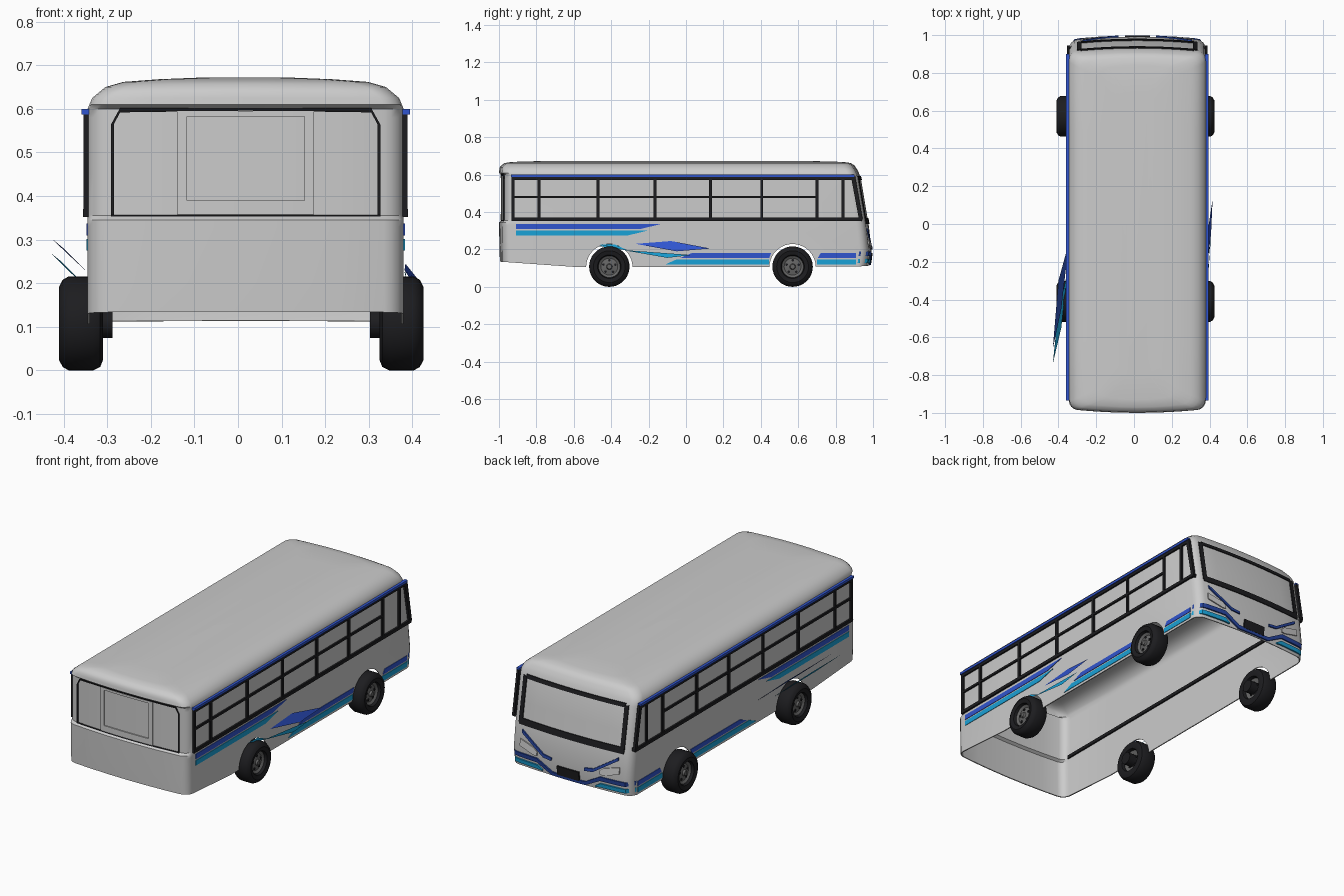
import bpy, bmesh, math
from mathutils import Vector

if "Cube" in bpy.data.objects:
    bpy.data.objects.remove(bpy.data.objects["Cube"])

CX, W = 0.0175, 0.3625          # body centre line and half width


def mat(name, r, g, b):
    m = bpy.data.materials.new(name)
    m.diffuse_color = (r, g, b, 1)
    m.use_nodes = True
    m.node_tree.nodes["Principled BSDF"].inputs["Base Color"].default_value = m.diffuse_color
    return m


BLACK = mat("black", .012, .012, .014)
BLUE = mat("blue", .03, .09, .62)
NAVY = mat("navy", .02, .06, .35)
CYAN = mat("cyan", .01, .36, .68)
HUB = mat("hub_grey", .13, .13, .13)


def make(name, verts, faces, m=None, angle=None):
    me = bpy.data.meshes.new(name)
    me.from_pydata(verts, [], faces)
    bm = bmesh.new()
    bm.from_mesh(me)
    bmesh.ops.recalc_face_normals(bm, faces=bm.faces)
    bm.to_mesh(me)
    bm.free()
    ob = bpy.data.objects.new(name, me)
    bpy.context.collection.objects.link(ob)
    if m:
        me.materials.append(m)
    if angle:
        smooth(ob, angle)
    return ob


def smooth(ob, angle):
    bpy.ops.object.select_all(action='DESELECT')
    ob.select_set(True)
    bpy.context.view_layer.objects.active = ob
    bpy.ops.object.shade_smooth_by_angle(angle=math.radians(angle))


def interp(tab, v):
    for (a, fa), (b, fb) in zip(tab, tab[1:]):
        if v <= b:
            return fa + (fb - fa) * max(0, (v - a) / (b - a))
    return tab[-1][1]


def end_drop(u, w, r):
    # how far the end wall falls back at u: slight bow plus rounded corner
    d = .02 * (u / w) ** 2
    e = abs(u) - (w - r)
    return d + (r - math.sqrt(max(0, r * r - e * e)) if e > 0 else 0)


FRONT = [(.1, .98), (.2, .992), (.33, .977), (.58, .935), (.62, .92), (.65, .9), (.662, .88), (.668, .84), (.672, .7)]
REAR = [(.1, -.995), (.345, -1), (.355, -.985), (.6, -.985), (.61, -1), (.645, -.995), (.662, -.97), (.668, -.93), (.672, -.8)]
BOTTOM = [(-1, .135), (-.6, .107), (.9, .107), (1, .115)]
WIDTH = [(.6, W), (.625, .352), (.65, .322), (.662, .28), (.668, .2), (.672, .1)]

# body shell: plan outlines lofted upward, open underneath
levels = [0, .2, .33, .345, .355, .45, .58, .6, .61, .625, .638, .65, .657, .662, .668, .672]
verts, faces = [], []
for z in levels:
    w, r = interp(WIDTH, z), .045
    half = [w - r + r * math.sin(math.radians(a)) for a in (90, 67, 45, 22, 0)] + [w * .6, w * .3]
    us = half + [0] + [-u for u in reversed(half)]
    ring = [(u, interp(FRONT, z) - end_drop(u, w, r)) for u in us]
    ring += [(-w, .5), (-w, -.6)]
    ring += [(u, interp(REAR, z) + end_drop(u, w, r)) for u in reversed(us)]
    ring += [(w, -.6), (w, .5)]
    verts += [(CX + u, y, z if z else interp(BOTTOM, y)) for u, y in ring]
n = len(ring)
for k in range(len(levels) - 1):
    for i in range(n):
        j = (i + 1) % n
        faces.append((k * n + i, k * n + j, k * n + n + j, k * n + n + i))
faces.append(tuple(range(len(verts) - n, len(verts))))
body = make("body_shell", verts, faces)
sol = body.modifiers.new("shell", 'SOLIDIFY')
sol.thickness, sol.offset = .006, -1

# wheel arches cut through both walls
WHEELS = (-.41, .57)
cutters = []
for y in WHEELS:
    bpy.ops.mesh.primitive_cylinder_add(vertices=40, radius=.124, depth=1.2, location=(CX, y, .105), rotation=(0, math.pi / 2, 0))
    c = bpy.context.object
    c.name, c.hide_render = "arch_cutter", True
    cutters.append(c)
    b = body.modifiers.new("arch", 'BOOLEAN')
    b.object, b.operation, b.solver = c, 'DIFFERENCE', 'EXACT'
bpy.context.view_layer.objects.active = body
for name in [m.name for m in body.modifiers]:
    bpy.ops.object.modifier_apply(modifier=name)
for c in cutters:
    bpy.data.objects.remove(c)
smooth(body, 35)


def prism(verts, faces, a, b):
    # closed slab between two matching loops
    o, k = len(verts), len(a)
    verts += a + b
    faces += [tuple(range(o, o + k)), tuple(range(o + k, o + 2 * k))]
    faces += [(o + i, o + (i + 1) % k, o + k + (i + 1) % k, o + k + i) for i in range(k)]


def side_slabs(name, polys, d0, d1, m):
    # (y, z) polygons laid on both side walls
    v, f = [], []
    for s in (-1, 1):
        for p in polys:
            prism(v, f, [(CX + s * (W + d0), y, z) for y, z in p], [(CX + s * (W + d1), y, z) for y, z in p])
    return make(name, v, f, m)


def rect(y0, y1, z0, z1):
    return [(y0, z0), (y1, z0), (y1, z1), (y0, z1)]


# side window frames: rails, posts and the slanted front post
posts = [rect(y - .008, y + .008, .36, .59) for y in (-.925, -.785, -.47, -.165, .13, .405, .70, .84)]
rails = [rect(-.933, .94, .352, .37), rect(-.933, .9, .572, .59), rect(-.93, .70, .474, .486)]
slant = [[(.925, .36), (.945, .36), (.905, .59), (.882, .59)]]
side_slabs("side_window_frames", posts + rails[1:] + slant, -.004, .009, BLACK)
side_slabs("side_window_sill", rails[:1], -.014, .01, BLACK)
side_slabs("gutter_strip", [rect(-.935, .9, .587, .6)], -.004, .014, BLUE)

# side stripes
side_slabs("blue_side_stripes", [[(-.91, .31), (-.24, .31), (-.13, .337), (-.91, .337)],
           [(-.03, .155), (.445, .155), (.455, .18), (.03, .18)],
           [(.705, .155), (.91, .155), (.91, .18), (.72, .18)]], -.003, .003, BLUE)
side_slabs("cyan_side_stripes", [[(-.91, .275), (-.31, .275), (-.2, .302), (-.91, .302)],
           [(-.11, .12), (.445, .12), (.445, .147), (-.05, .147)],
           [(.7, .12), (.91, .12), (.91, .147), (.7, .147)]], -.003, .003, CYAN)

# tilted flash panels standing off each side
for name, pts, m in (
        ("right_blue_flash", [(.382, -.27, .23), (.384, -.08, .245), (.416, .13, .205), (.408, -.05, .19)], BLUE),
        ("right_cyan_flash", [(.382, -.46, .226), (.384, -.38, .226), (.39, -.31, .195), (.41, .03, .17), (.405, -.1, .155), (.39, -.3, .19)], CYAN),
        ("left_blue_flash", [(-.345, -.1, .225), (-.40, -.3, .28), (-.43, -.66, .305), (-.385, -.45, .262)], NAVY),
        ("left_cyan_flash", [(-.35, -.24, .195), (-.405, -.5, .25), (-.43, -.74, .27), (-.385, -.55, .225)], CYAN)):
    make(name, pts, [tuple(range(len(pts)))], m)


def end_ribbon(name, paths, tab, sgn, m, out=.007):
    # each path: (u, z_low, z_high) points that follow the curved end wall
    v, f = [], []
    for path in paths:
        for (ua, la, ha), (ub, lb, hb) in zip(path, path[1:]):
            k = max(1, int(abs(ub - ua) / .025))
            for i in range(k):
                loops = ([], [])
                for t, top in ((i / k, 0), ((i + 1) / k, 0), ((i + 1) / k, 1), (i / k, 1)):
                    u = ua + (ub - ua) * t
                    z = (ha + (hb - ha) * t) if top else (la + (lb - la) * t)
                    y = interp(tab, z) - sgn * end_drop(u, W, .045)
                    loops[0].append((CX + u, y - sgn * .004, z))
                    loops[1].append((CX + u, y + sgn * out, z))
                prism(v, f, *loops)
    return make(name, v, f, m)


def both(path):
    return [path, [(-u, a, b) for u, a, b in path]]


# windscreen surround
end_ribbon("windscreen_frame", [[(-.315, .335, .368), (.315, .335, .368)], [(-.3, .572, .592), (.3, .572, .592)]]
           + both([(.295, .36, .58), (.318, .345, .585)]), FRONT, 1, BLACK, .005)
# front trim lines, number plate and lamps
end_ribbon("front_v_trim", both([(.29, .295, .312), (.15, .205, .222), (.1, .2, .215)]), FRONT, 1, NAVY)
end_ribbon("front_blue_trim", both([(W, .165, .188), (.19, .165, .188), (.1, .118, .138), (0, .118, .132)]), FRONT, 1, NAVY)
end_ribbon("front_cyan_trim", both([(W, .128, .15), (.19, .128, .15), (.16, .125, .132)]), FRONT, 1, CYAN)
end_ribbon("number_plate", [[(-.066, .132, .182), (.066, .132, .182)]], FRONT, 1, BLACK, .008)
end_ribbon("headlamps", both([(.19, .202, .222), (.21, .2, .238), (.3, .225, .262)]), FRONT, 1, None, .006)

# rear window surround and emergency exit frame
end_ribbon("rear_window_frame", both([(.302, .357, .568), (.309, .357, .56)]) +
           both([(.309, .552, .564), (.288, .592, .602), (0, .596, .602)]) +
           [[(-.309, .353, .357), (.309, .353, .357)]], REAR, -1, BLACK, .004)
end_ribbon("emergency_exit_frame", both([(.135, .358, .595), (.157, .358, .595)]) +
           [[(-.135, .358, .39), (.135, .358, .39)], [(-.135, .583, .595), (.135, .583, .595)]], REAR, -1, None, .006)


def lathe(name, prof, outer, s, y, m, seg=36):
    # profile (radius, depth from outer face) turned about the axle
    v, f = [], []
    for r, d in prof:
        for i in range(seg):
            a = 2 * math.pi * i / seg
            v.append((outer - s * d, y + r * math.cos(a), .108 + r * math.sin(a)))
    k = len(prof)
    for j in range(k - 1):
        for i in range(seg):
            q = (i + 1) % seg
            f.append((j * seg + i, j * seg + q, j * seg + seg + q, j * seg + seg + i))
    f += [tuple(range(seg)), tuple(range((k - 1) * seg, k * seg))] if prof[0] != prof[-1] else []
    return make(name, v, f, m, 35)


# wheels: tyre, hub, inner axle boss and wheel holes
TYRE = [(.058, .025), (.063, .006), (.085, 0), (.1, .008), (.108, .022), (.108, .078), (.1, .094), (.085, .1), (.063, .096), (.058, .08), (.058, .025)]
for s, side, outer in ((-1, "left", -.41), (1, "right", .425)):
    for y, end in zip(WHEELS, ("rear", "front")):
        tag = f"{side}_{end}_"
        lathe(tag + "tyre", TYRE, outer, s, y, BLACK)
        lathe(tag + "hub", [(.012, .012), (.016, .022), (.045, .028), (.058, .02), (.059, .08), (.045, .075)], outer, s, y, HUB)
        lathe(tag + "axle_boss", [(.033, .07), (.033, .122)], outer, s, y, BLACK, 20)
        v, f = [], []
        for i in range(5):
            a = 2 * math.pi * i / 5 + .3
            c = Vector((0, y + .034 * math.cos(a), .108 + .034 * math.sin(a)))
            ring = [(c.y + .007 * math.cos(b * math.pi / 4), c.z + .007 * math.sin(b * math.pi / 4)) for b in range(8)]
            prism(v, f, [(outer - s * .022, p, q) for p, q in ring], [(outer - s * .08, p, q) for p, q in ring])
        make(tag + "hub_holes", v, f, BLACK)
